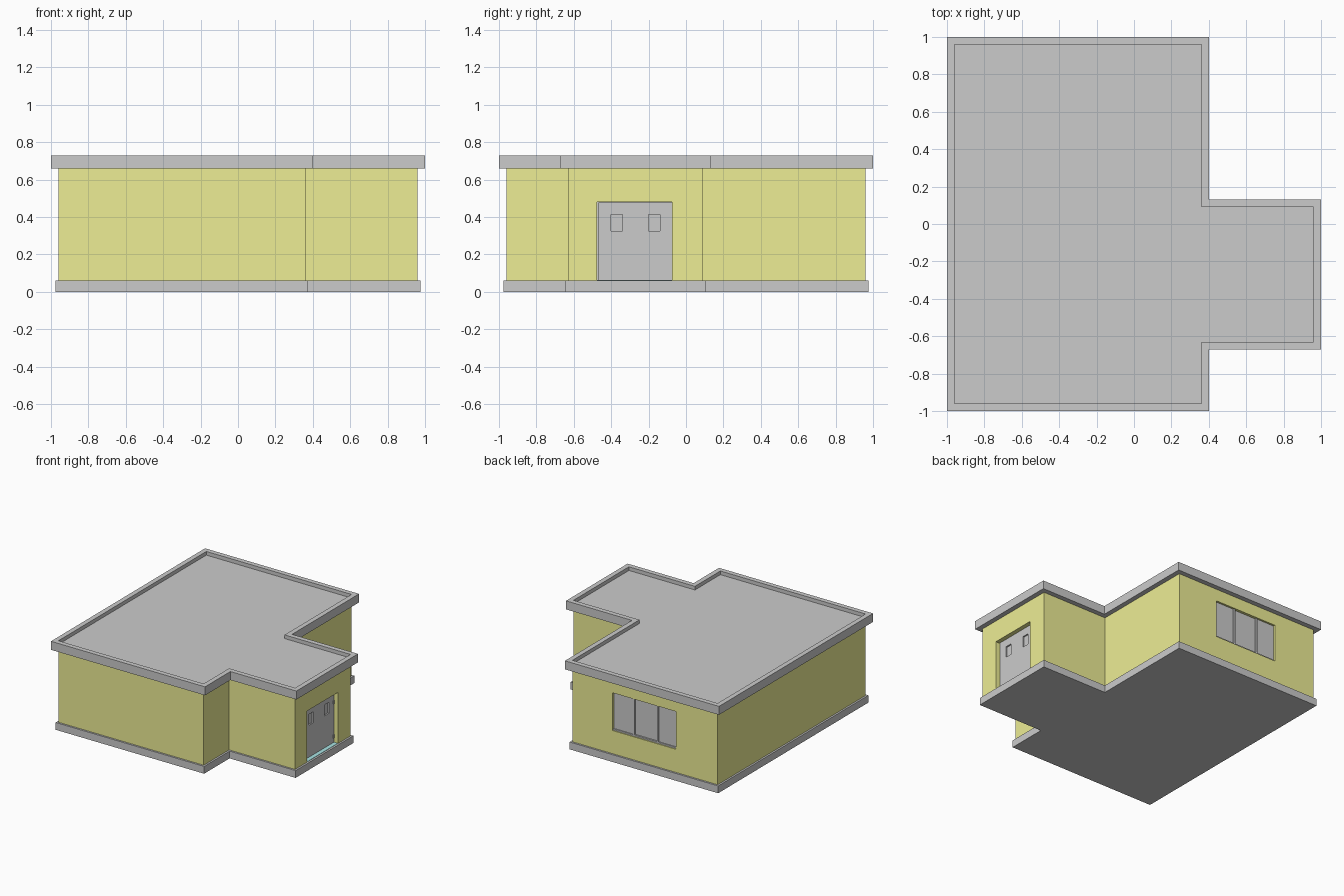
import bpy, bmesh

if "Cube" in bpy.data.objects:
    bpy.data.objects.remove(bpy.data.objects["Cube"])


def material(name, rgb):
    m = bpy.data.materials.new(name)
    m.diffuse_color = (*rgb, 1)
    m.use_nodes = True
    m.node_tree.nodes["Principled BSDF"].inputs["Base Color"].default_value = m.diffuse_color
    return m


YELLOW = material("yellow_paint", (0.85, 0.85, 0.3))
TEAL = material("teal_sill", (0.4, 0.78, 0.78))


def outline(o):
    """T-shaped wall footprint, pushed outward by o."""
    return [(-.96 - o, -.96 - o), (.36 + o, -.96 - o), (.36 + o, -.63 - o), (.96 + o, -.63 - o),
            (.96 + o, .09 + o), (.36 + o, .09 + o), (.36 + o, .96 + o), (-.96 - o, .96 + o)]


def finish(bm, name, mat=None):
    bmesh.ops.recalc_face_normals(bm, faces=bm.faces)
    me = bpy.data.meshes.new(name)
    bm.to_mesh(me)
    bm.free()
    ob = bpy.data.objects.new(name, me)
    bpy.context.collection.objects.link(ob)
    if mat:
        me.materials.append(mat)
    return ob


def slab(name, o, z0, z1, mat=None):
    bm = bmesh.new()
    f = bm.faces.new([bm.verts.new((x, y, z0)) for x, y in outline(o)])
    ext = bmesh.ops.extrude_face_region(bm, geom=[f], use_keep_orig=True)
    for v in ext["geom"]:
        if isinstance(v, bmesh.types.BMVert):
            v.co.z = z1
    return finish(bm, name, mat)


def ring(name, o, i, z0, z1, mat=None):
    bm = bmesh.new()
    loops = [[bm.verts.new((x, y, z)) for x, y in outline(k)]
             for k, z in ((o, z0), (o, z1), (i, z1), (i, z0))]
    for a in range(4):
        p, q = loops[a], loops[(a + 1) % 4]
        for k in range(8):
            n = (k + 1) % 8
            bm.faces.new((p[k], p[n], q[n], q[k]))
    return finish(bm, name, mat)


def box(name, x, y, z, mat=None):
    bm = bmesh.new()
    bmesh.ops.create_cube(bm, size=1)
    for v in bm.verts:
        v.co = [r[0] if c < 0 else r[1] for c, r in zip(v.co, (x, y, z))]
    return finish(bm, name, mat)


def cut(ob, x, y, z):
    cutter = box("cutter", x, y, z)
    cutter.hide_render = True
    mod = ob.modifiers.new("cut", 'BOOLEAN')
    mod.operation = 'DIFFERENCE'
    mod.solver = 'EXACT'
    mod.object = cutter
    bpy.context.view_layer.objects.active = ob
    bpy.ops.object.modifier_apply(modifier=mod.name)
    bpy.data.objects.remove(cutter)


# Plinth, hollow walls, roof with raised rim
slab("plinth", .015, 0, .06)
walls = ring("walls", 0, -.04, .06, .66, YELLOW)
slab("roof_slab", 0, .66, .70)
ring("roof_rim", .04, 0, .66, .73)

# Openings: door on the right, window on the back
cut(walls, (.90, 1.0), (-.475, -.075), (.05, .48))
cut(walls, (-.58, -.005), (.90, 1.0), (.25, .56))

# Door with two recessed lights, hinges and teal threshold
door = box("door", (.90, .925), (-.468, -.076), (.062, .479))
for y in (-.40, -.20):
    cut(door, (.913, .95), (y, y + .06), (.325, .415))
box("door_backing", (.895, .90), (-.49, -.06), (.06, .50))
box("threshold", (.90, .9595), (-.475, -.075), (.055, .063), TEAL)
for z in (.10, .38):
    box("hinge", (.922, .93), (-.088, -.078), (z, z + .03))

# Three-panel window, middle pane stepped back, with mullions and sill
for k, (a, b) in enumerate(((-.58, -.41), (-.41, -.19), (-.19, -.005))):
    box("window_pane", (a, b), (.915, .938 if k == 1 else .944), (.25, .56))
for x in (-.41, -.19):
    box("mullion", (x - .007, x + .007), (.92, .952), (.25, .56))
box("window_sill", (-.58, -.005), (.92, .952), (.25, .262))
